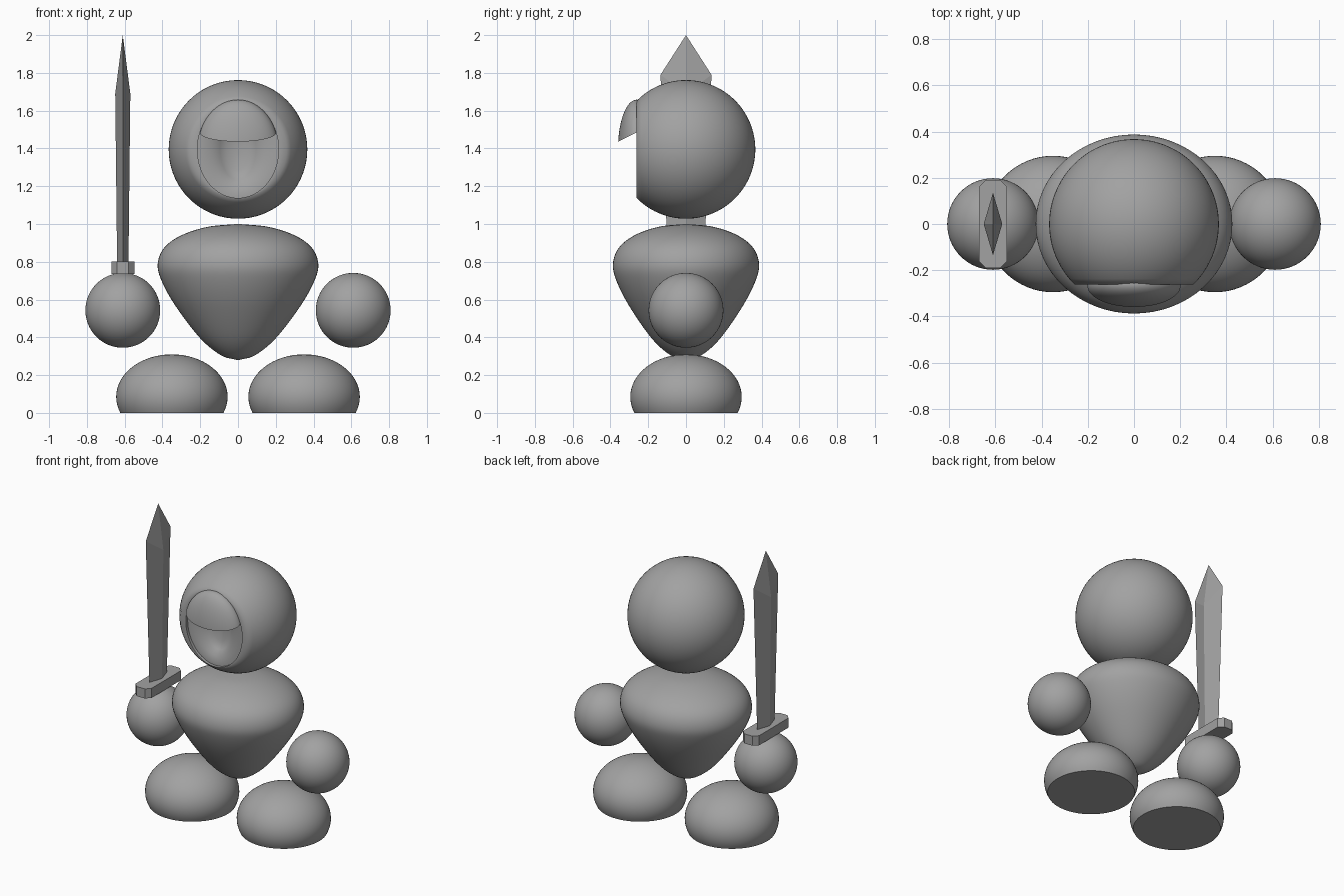
import bpy, bmesh
from math import sin, cos, pi, sqrt, radians
from mathutils import Matrix, Vector

cube = bpy.data.objects.get("Cube")
if cube:
    bpy.data.objects.remove(cube, do_unlink=True)

GREY = (0.36, 0.36, 0.36, 1)
grey = bpy.data.materials.new("plain_grey")
grey.use_nodes = True
grey.diffuse_color = GREY
grey.node_tree.nodes["Principled BSDF"].inputs["Base Color"].default_value = GREY


def finish(name, bm, smooth=None):
    bmesh.ops.recalc_face_normals(bm, faces=bm.faces)
    mesh = bpy.data.meshes.new(name)
    bm.to_mesh(mesh)
    bm.free()
    mesh.materials.append(grey)
    ob = bpy.data.objects.new(name, mesh)
    bpy.context.collection.objects.link(ob)
    if smooth:
        bpy.ops.object.select_all(action='DESELECT')
        ob.select_set(True)
        bpy.context.view_layer.objects.active = ob
        bpy.ops.object.shade_smooth_by_angle(angle=radians(smooth))
    return ob


def ellipsoid(center, radii, cut=None):
    """Ellipsoid, optionally sliced flat by a plane (point, discarded side)."""
    bm = bmesh.new()
    bmesh.ops.create_uvsphere(bm, u_segments=64, v_segments=32, radius=1)
    bmesh.ops.transform(bm, verts=bm.verts,
                        matrix=Matrix.Translation(center) @ Matrix.Diagonal((*radii, 1)))
    if cut:
        res = bmesh.ops.bisect_plane(bm, geom=bm.verts[:] + bm.edges[:] + bm.faces[:],
                                     plane_co=cut[0], plane_no=cut[1], clear_outer=True)
        rim = [e for e in res["geom_cut"] if isinstance(e, bmesh.types.BMEdge)]
        bmesh.ops.edgeloop_fill(bm, edges=rim)
    return bm


def loft(rings, segments, matrix=Matrix()):
    """Skin elliptical rings (height, rx, ry); both ends are capped."""
    bm = bmesh.new()
    loops = [[bm.verts.new(matrix @ Vector((rx * cos(2 * pi * i / segments),
                                           ry * sin(2 * pi * i / segments), h)))
              for i in range(segments)] for h, rx, ry in rings]
    for a, b in zip(loops, loops[1:]):
        for i in range(segments):
            j = (i + 1) % segments
            bm.faces.new((a[i], a[j], b[j], b[i]))
    bm.faces.new(loops[0])
    bm.faces.new(loops[-1])
    return bm


def curve(points, steps=6):
    """Catmull-Rom curve through the points."""
    p = [Vector(q) for q in points]
    p = [2 * p[0] - p[1]] + p + [2 * p[-1] - p[-2]]
    out = []
    for a, b, c, d in zip(p, p[1:], p[2:], p[3:]):
        for k in range(steps):
            t = k / steps
            out.append(0.5 * (2 * b + (c - a) * t + (2 * a - 5 * b + 4 * c - d) * t * t
                              + (3 * b - a - 3 * c + d) * t ** 3))
    return out + [p[-2]]


# Hands and flat-soled feet
for side, s in (("left", 1), ("right", -1)):
    finish(side + "_hand", ellipsoid((s * 0.61, 0, 0.543), (0.198,) * 3), 40)
    finish(side + "_foot", ellipsoid((s * 0.35, 0, 0.085), (0.295, 0.295, 0.225),
                                     ((0, 0, 0), (0, 0, -1))), 40)

# Pear-shaped torso, slightly shallower than wide
outline = curve([(0.004, 0.28), (0.09, 0.305), (0.2, 0.395), (0.33, 0.565), (0.405, 0.7),
                 (0.425, 0.79), (0.39, 0.875), (0.3, 0.94), (0.16, 0.985), (0.004, 1.0)])
finish("torso", loft([(z, r, r * 0.91) for r, z in outline], 64), 50)

# Head: sphere with a flattened front, an oval face recess and a mouth hollow
R, FACE = 0.367, 0.262
head_rings = []
for k in range(41):
    h = -R + (R + FACE) * (1 - cos(pi * k / 80)) if k else -R + 1e-5
    r = sqrt(R * R - h * h)
    head_rings.append((h, r, r))
head_rings += [(FACE, 0.215, 0.257), (FACE - 0.02, 0.215, 0.257), (FACE - 0.02, 0.14, 0.19),
               (FACE - 0.055, 0.095, 0.16), (FACE - 0.075, 0.06, 0.11), (FACE - 0.08, 0.01, 0.02)]
to_front = Matrix.Translation((0, 0, 1.395)) @ Matrix.Rotation(radians(90), 4, 'X')
finish("head", loft(head_rings, 72, to_front), 50)

# Pointed brow visor above the mouth, sliced along its underside
finish("visor", ellipsoid((0, -FACE, 1.398), (0.213, 0.098, 0.26),
                          ((0, -0.355, 1.438), (0, 0.5, -1))), 40)

# Sword blade: diamond section, tip shoulders at two heights
X = -0.61
bm = bmesh.new()
lower = [bm.verts.new(v) for v in ((X + 0.03, 0, 0.79), (X, 0.095, 0.79),
                                   (X - 0.03, 0, 0.79), (X, -0.095, 0.79))]
upper = [bm.verts.new(v) for v in ((X + 0.04, 0, 1.69), (X, 0.135, 1.79),
                                   (X - 0.04, 0, 1.69), (X, -0.135, 1.79))]
tip = bm.verts.new((X, 0, 2.0))
bm.faces.new(lower)
for i in range(4):
    j = (i + 1) % 4
    bm.faces.new((lower[i], lower[j], upper[j], upper[i]))
    bm.faces.new((upper[i], upper[j], tip))
finish("sword_blade", bm)

# Sword guard: bar with clipped corners
bm = bmesh.new()
bmesh.ops.create_cube(bm, size=1, matrix=Matrix.Translation((X, 0, 0.768))
                      @ Matrix.Diagonal((0.122, 0.38, 0.066, 1)))
upright = [e for e in bm.edges if abs(e.verts[0].co.z - e.verts[1].co.z) > 0.01]
bmesh.ops.bevel(bm, geom=upright, offset=0.03, segments=1, affect='EDGES')
finish("sword_guard", bm)
